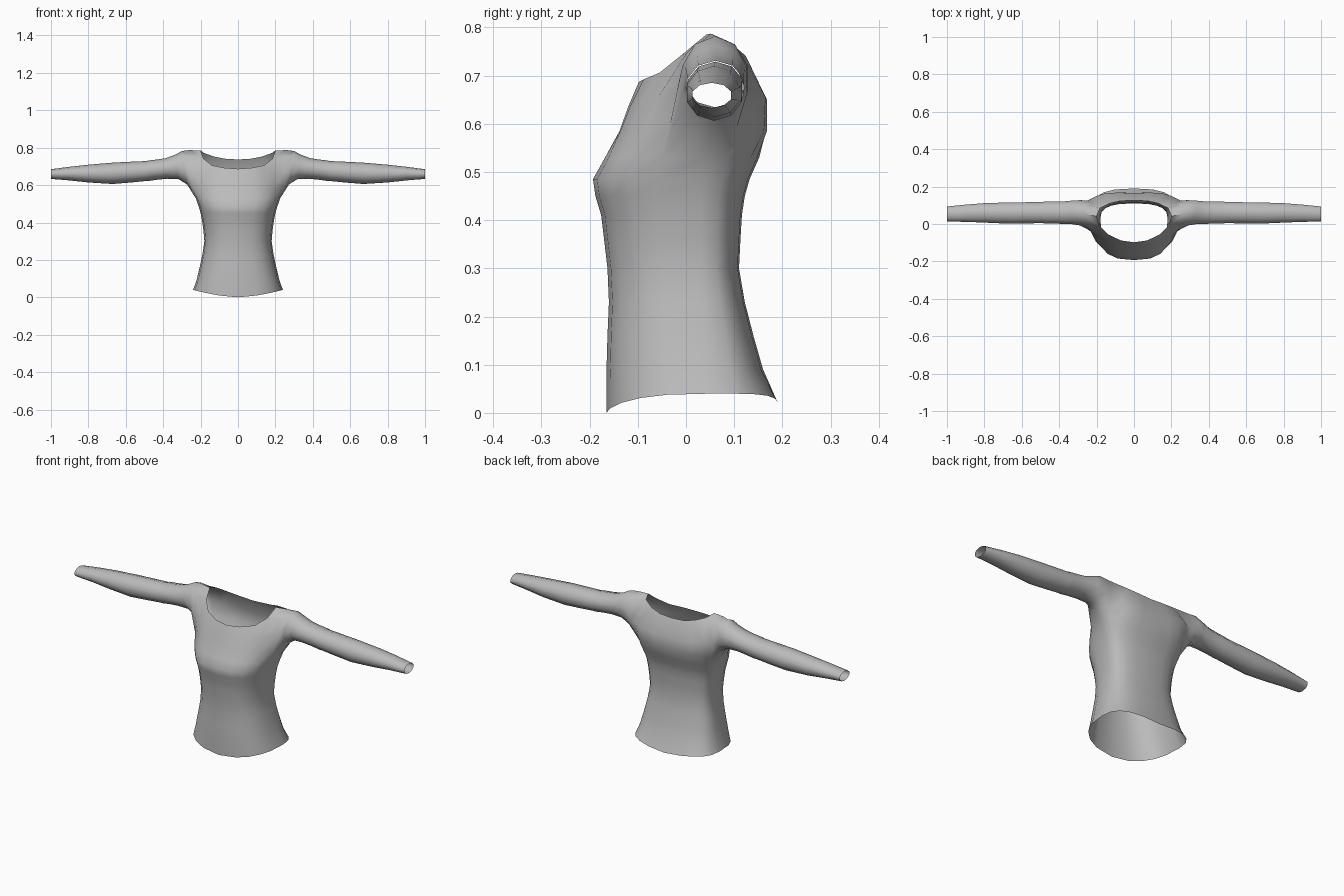
import bpy, bmesh, math

if "Cube" in bpy.data.objects:
    bpy.data.objects.remove(bpy.data.objects["Cube"])

cloth = bpy.data.materials.new("grey cloth")
cloth.diffuse_color = (0.5, 0.5, 0.5, 1)
cloth.use_nodes = True
cloth.node_tree.nodes["Principled BSDF"].inputs["Base Color"].default_value = cloth.diffuse_color


def finish(name, bm):
    """Turn a right-hand half into a smooth mirrored garment part."""
    bmesh.ops.recalc_face_normals(bm, faces=bm.faces)
    mesh = bpy.data.meshes.new(name)
    bm.to_mesh(mesh)
    bm.free()
    mesh.materials.append(cloth)
    ob = bpy.data.objects.new(name, mesh)
    bpy.context.collection.objects.link(ob)
    bpy.ops.object.select_all(action='DESELECT')
    ob.select_set(True)
    bpy.context.view_layer.objects.active = ob
    bpy.ops.object.shade_smooth_by_angle(angle=math.radians(60))
    mirror = ob.modifiers.new("mirror", 'MIRROR')
    mirror.merge_threshold = 0.001
    return ob


def strip(bm, a, b, closed=False):
    """Quads between two equal rows of vertices."""
    n = len(a)
    for i in range(n if closed else n - 1):
        j = (i + 1) % n
        bm.faces.new((a[i], a[j], b[j], b[i]))


def arm_ring(bm, xb, xt, z0, z1, y0, y1):
    """Ten-sided sleeve ring, starting underneath and going round the front."""
    ring = []
    for i in range(10):
        a = math.radians(36 * i)
        t = (1 - math.cos(a)) / 2
        ring.append(bm.verts.new((xb + (xt - xb) * t,
                                  (y0 + y1) / 2 - (y1 - y0) / 2 * math.sin(a) * 1.04,
                                  z0 + (z1 - z0) * t)))
    return ring


# ---- body: half rings from front centre to back centre ----
bm = bmesh.new()
P = 0.75
# height, half width, front y, side y, back y
levels = [(0.0, .24, -.165, .05, .19), (.09, .222, -.165, .045, .16),
          (.16, .205, -.163, .04, .14), (.23, .19, -.16, .035, .122),
          (.30, .18, -.163, .03, .11), (.36, .185, -.17, .03, .113),
          (.41, .192, -.176, .03, .116), (.45, .20, -.188, .03, .122),
          (.485, .21, -.193, .035, .132), (.53, .226, -.168, .035, .152)]
rows = []
for k, (z, w, yf, yc, yb) in enumerate(levels):
    row = []
    for j in range(11):
        a = math.pi * j / 10
        c = math.cos(a)
        x = 0 if j in (0, 10) else w * math.sin(a) ** P
        y = yc - (yc - yf) * c ** P if c > 0 else yc + (yb - yc) * abs(c) ** P
        if j == 5:
            y = yc
        # the hem rises at the sides and a little at the back
        hem = .04 * math.sin(a) ** 1.2 + (.022 * c * c if c < 0 else 0)
        row.append(bm.verts.new((x, y, z + (hem if k == 0 else 0))))
    rows.append(row)
for a, b in zip(rows, rows[1:]):
    strip(bm, a, b)

# ---- chest and back panels up to the neckline ----
front = [
    [(0, -.138, .585), (.08, -.136, .585), (.14, -.115, .585), (.19, -.08, .585), (.235, -.035, .59)],
    [(0, -.12, .635), (.08, -.115, .638), (.14, -.094, .645), (.19, -.058, .655), (.247, -.02, .665)],
    [(0, -.098, .687), (.07, -.088, .692), (.14, -.055, .706), (.185, -.01, .742), (.252, 0, .745)]]
back = [
    [(.235, .105, .59), (.19, .142, .585), (.14, .162, .585), (.08, .168, .585), (0, .166, .585)],
    [(.25, .125, .665), (.2, .15, .66), (.15, .165, .655), (.08, .168, .65), (0, .165, .65)],
    [(.255, .105, .758), (.182, .085, .772), (.13, .11, .753), (.07, .124, .741), (0, .125, .737)]]
f_rows = [rows[-1][:5]] + [[bm.verts.new(p) for p in r] for r in front]
b_rows = [rows[-1][6:]] + [[bm.verts.new(p) for p in r] for r in back]
for grid in (f_rows, b_rows):
    for a, b in zip(grid, grid[1:]):
        strip(bm, a, b)

# shoulder ridge
neck = bm.verts.new((.2, .042, .785))
outer = bm.verts.new((.262, .052, .787))
bm.faces.new((f_rows[3][3], f_rows[3][4], outer, neck))
bm.faces.new((neck, outer, b_rows[3][0], b_rows[3][1]))

# ---- upper sleeve grown from the armhole ----
loop = ([rows[-1][5]] + [r[4] for r in f_rows] + [outer]
        + [r[0] for r in reversed(b_rows)])
for spec in [(.272, .30, .603, .782, -.008, .128), (.318, .335, .632, .763, -.002, .126),
             (.38, .385, .634, .744, .0, .121), (.43, .43, .629, .737, .002, .12),
             (.485, .485, .621, .731, .002, .12)]:
    ring = arm_ring(bm, *spec)
    strip(bm, loop, ring, True)
    loop = ring
finish("shirt_body", bm)

# ---- lower sleeves, open at the cuff ----
bm = bmesh.new()
loop = None
for spec in [(.48, .48, .623, .729, .004, .118), (.57, .57, .614, .725, .003, .117),
             (.67, .67, .606, .72, .001, .116), (.8, .8, .614, .709, .007, .112),
             (.9, .9, .625, .698, .011, .104), (1, 1, .633, .685, .013, .094)]:
    ring = arm_ring(bm, *spec)
    if loop:
        strip(bm, loop, ring, True)
    loop = ring
finish("lower_sleeve", bm)
